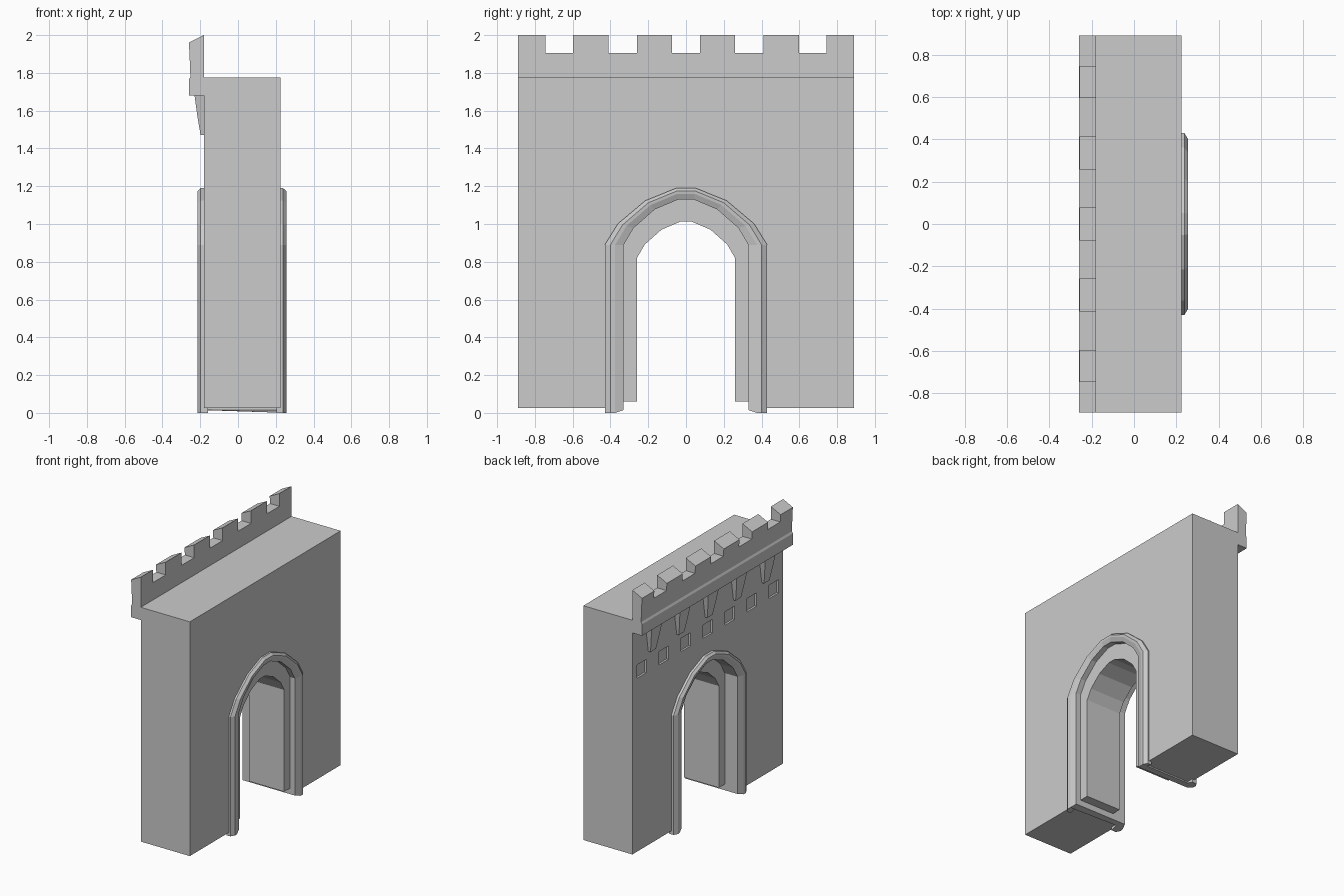
import bpy, bmesh

if "Cube" in bpy.data.objects:
    bpy.data.objects.remove(bpy.data.objects["Cube"])

stone = bpy.data.materials.new("grey stone")
stone.use_nodes = True
colour = (0.6, 0.6, 0.6, 1)
stone.diffuse_color = colour
stone.node_tree.nodes["Principled BSDF"].inputs["Base Color"].default_value = colour

HALF = 0.89              # half the wall length
BACK, FRONT = -0.18, 0.225   # the two wall faces along x
GROUND = 0.025


def finish(bm, name):
    bmesh.ops.recalc_face_normals(bm, faces=bm.faces)
    mesh = bpy.data.meshes.new(name)
    bm.to_mesh(mesh)
    bm.free()
    mesh.materials.append(stone)
    obj = bpy.data.objects.new(name, mesh)
    bpy.context.collection.objects.link(obj)
    return obj


def prism(bm, outline, axis, lo, hi):
    """Extrude a 2D outline along x (outline in y,z) or along y (outline in x,z)."""
    place = (lambda p, t: (t, p[0], p[1])) if axis == "x" else (lambda p, t: (p[0], t, p[1]))
    ends = [[bm.verts.new(place(p, t)) for p in outline] for t in (lo, hi)]
    for ring in ends:
        bm.faces.new(ring)
    n = len(outline)
    for i in range(n):
        j = (i + 1) % n
        bm.faces.new((ends[0][i], ends[0][j], ends[1][j], ends[1][i]))


def arch(width, spring, top, base):
    """Pointed arch as (y, z) points, from one foot over the crown to the other."""
    rise = top - spring
    half = [(width, base)] + [(width * u, spring + rise * v)
            for u, v in ((1, 0), (0.84, 0.37), (0.5, 0.78), (0.12, 1))]
    return half + [(-y, z) for y, z in reversed(half)]


def loft(name, section):
    """Closed section of (arch points, x) swept along the arch."""
    bm = bmesh.new()
    rows = [[bm.verts.new((x, y, z)) for y, z in pts] for pts, x in section]
    for a, b in zip(rows, rows[1:] + rows[:1]):
        for i in range(len(a) - 1):
            bm.faces.new((a[i], a[i + 1], b[i + 1], b[i]))
    for end in (0, -1):
        bm.faces.new([r[end] for r in rows])
    return finish(bm, name)


# Wall with arched opening
bm = bmesh.new()
opening = arch(0.36, 0.89, 1.15, GROUND)
prism(bm, [(HALF, GROUND), (HALF, 1.775), (-HALF, 1.775), (-HALF, GROUND)] + opening[::-1],
      "x", BACK, FRONT)
wall = finish(bm, "wall")

# Row of shallow square recesses below the parapet
bm = bmesh.new()
for i in range(-3, 4):
    y = i * 0.26
    prism(bm, [(y - 0.055, 1.32), (y + 0.055, 1.32), (y + 0.055, 1.42), (y - 0.055, 1.42)],
          "x", BACK - 0.05, BACK + 0.015)
cutter = finish(bm, "recess_cutter")
cutter.hide_render = True
cut = wall.modifiers.new("recesses", "BOOLEAN")
cut.operation = "DIFFERENCE"
cut.solver = "EXACT"
cut.object = cutter
bpy.context.view_layer.objects.active = wall
bpy.ops.object.modifier_apply(modifier=cut.name)
bpy.data.objects.remove(cutter)

# Bevelled arch moulding on both faces, joined through the reveal
outer = arch(0.43, 0.89, 1.19, 0)
ridge_out = arch(0.40, 0.89, 1.175, 0)
ridge_in = arch(0.375, 0.89, 1.16, 0)
inner = arch(0.33, 0.89, 1.13, 0.015)
core = arch(0.38, 0.89, 1.16, 0.015)
loft("arch_moulding", [
    (outer, FRONT - 0.02), (outer, 0.238), (ridge_out, 0.256), (ridge_in, 0.254), (inner, 0.24),
    (inner, -0.195), (ridge_in, -0.212), (ridge_out, -0.214), (outer, -0.198), (outer, BACK + 0.02),
    (core, BACK + 0.02), (core, FRONT - 0.02)])

# Narrower lining inside the passage
lining_in = arch(0.26, 0.82, 1.012, 0.06)
lining_out = arch(0.345, 0.89, 1.14, 0.06)
loft("passage_lining", [(lining_out, 0.2), (lining_in, 0.2), (lining_in, -0.09), (lining_out, -0.09)])

# Parapet base with projecting lower band
bm = bmesh.new()
prism(bm, [(BACK, 1.68), (-0.26, 1.68), (-0.26, 1.765), (-0.252, 1.78), (-0.257, 1.905), (BACK, 1.905)],
      "y", -HALF, HALF)
finish(bm, "parapet")

# Merlons with sloping tops
for i, (lo, hi) in enumerate(((0.075, 0.26), (0.41, 0.597), (0.745, HALF))):
    for side in (1, -1):
        bm = bmesh.new()
        prism(bm, [(BACK, 1.905), (-0.257, 1.905), (-0.26, 1.96), (BACK, 2.0)], "y", side * lo, side * hi)
        finish(bm, f"merlon_{i + 1}_{'left' if side > 0 else 'right'}")

# Tapered corbels under the parapet
for i in range(-2, 3):
    bm = bmesh.new()
    levels = ((1.68, 0.065, -0.23), (1.57, 0.048, -0.215), (1.47, 0.032, -0.198))
    rows = []
    for z, w, x in levels:
        rows.append([bm.verts.new((px, i * 0.335 + s * w, z))
                     for px, s in ((BACK + 0.005, -1), (x, -1), (x, 1), (BACK + 0.005, 1))])
    for a, b in zip(rows, rows[1:]):
        for k in range(4):
            bm.faces.new((a[k], a[(k + 1) % 4], b[(k + 1) % 4], b[k]))
    bm.faces.new(rows[0])
    bm.faces.new(rows[-1])
    finish(bm, f"corbel_{i + 3}")
